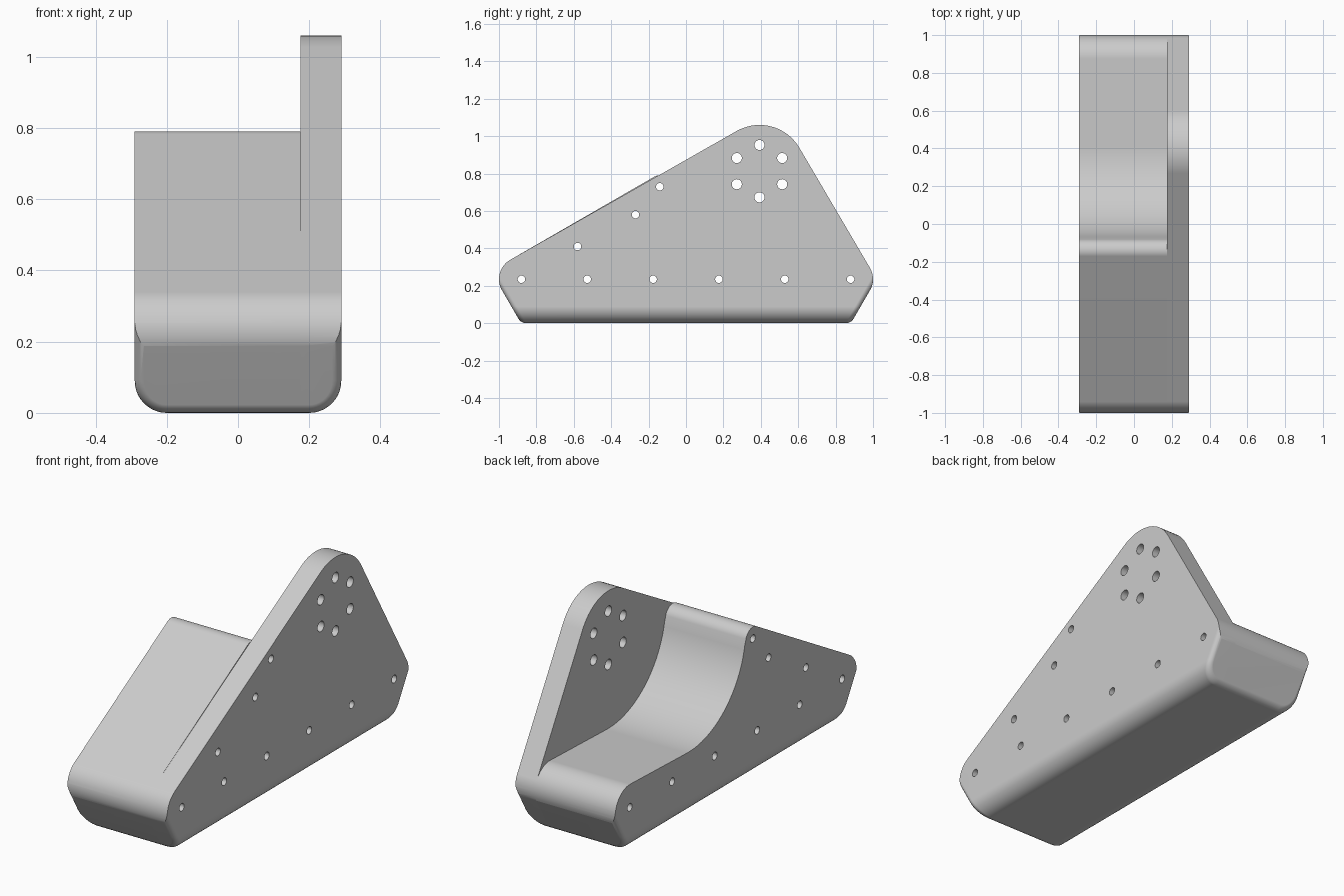
import bpy
import bmesh
import math
from mathutils import Matrix, Vector

cube = bpy.data.objects.get("Cube")
if cube:
    bpy.data.objects.remove(cube, do_unlink=True)

HALF_WIDTH = 0.29
SPLIT = 0.175                 # inner face of the tall side plate
FRONT, BACK = (-0.88, 0.235), (0.88, 0.235)
HUB = (0.393, 0.813)
TIP = (-0.14, 0.73)

grey = bpy.data.materials.new("light_grey")
grey.use_nodes = True
grey.diffuse_color = (0.6, 0.6, 0.6, 1)
grey.node_tree.nodes["Principled BSDF"].inputs["Base Color"].default_value = (0.6, 0.6, 0.6, 1)


def arc(centre, radius, start, end, steps):
    """Points in the y-z plane along an arc, angles in degrees."""
    angles = [math.radians(start + (end - start) * i / steps) for i in range(steps + 1)]
    return [(centre[0] + radius * math.cos(a), centre[1] + radius * math.sin(a)) for a in angles]


def prism(profile, x0, x1):
    """Extrude a y-z profile along x."""
    bm = bmesh.new()
    face = bm.faces.new([bm.verts.new((x0, y, z)) for y, z in profile])
    ext = bmesh.ops.extrude_face_region(bm, geom=[face])
    moved = [g for g in ext["geom"] if isinstance(g, bmesh.types.BMVert)]
    bmesh.ops.translate(bm, verts=moved, vec=Vector((x1 - x0, 0, 0)))
    bmesh.ops.recalc_face_normals(bm, faces=bm.faces)
    return bm


def make_object(name, bm):
    mesh = bpy.data.meshes.new(name)
    bm.to_mesh(mesh)
    bm.free()
    mesh.materials.append(grey)
    obj = bpy.data.objects.new(name, mesh)
    bpy.context.collection.objects.link(obj)
    return obj


def make_tray():
    """Block with sloped ends and rounded lower edges."""
    foot, slope, top = 0.882, 1 / math.sqrt(3), 1.2
    bm = prism([(-foot, 0), (foot, 0), (foot + top * slope, top),
                (-foot - top * slope, top)], -HALF_WIDTH, HALF_WIDTH)
    long_edges = [e for e in bm.edges
                  if all(abs(v.co.z) < 0.001 for v in e.verts)
                  and abs(e.verts[0].co.y - e.verts[1].co.y) > 1]
    bmesh.ops.bevel(bm, geom=long_edges, offset=0.09, segments=10,
                    profile=0.5, affect="EDGES")
    bm.normal_update()
    rims = {e for f in bm.faces if abs(f.normal.y) > 0.8 for e in f.edges}
    bmesh.ops.bevel(bm, geom=list(rims), offset=0.026, segments=4,
                    profile=0.5, affect="EDGES")
    return bm


def make_hole_cutters():
    bm = bmesh.new()
    small = [(-0.88 + 0.352 * i, 0.235) for i in range(6)]
    small += [TIP, (-0.27, 0.58), (-0.58, 0.41)]
    ring = arc(HUB, 0.14, 30, 330, 5)
    for radius, spots in ((0.02, small), (0.027, ring)):
        for y, z in spots:
            place = Matrix.Translation((0, y, z)) @ Matrix.Rotation(math.pi / 2, 4, "Y")
            bmesh.ops.create_cone(bm, cap_ends=True, segments=24, radius1=radius,
                                  radius2=radius, depth=1, matrix=place)
    return bm


def boolean(obj, other, operation):
    mod = obj.modifiers.new(operation.lower(), "BOOLEAN")
    mod.operation = operation
    mod.solver = "EXACT"
    mod.object = other
    bpy.ops.object.modifier_apply(modifier=mod.name)


def make_part(name, profile, x0, x1):
    obj = make_object(name, make_tray())
    slab = make_object("slab_helper", prism(profile, x0, x1))
    holes = make_object("hole_helper", make_hole_cutters())
    bpy.ops.object.select_all(action="DESELECT")
    bpy.context.view_layer.objects.active = obj
    obj.select_set(True)
    boolean(obj, slab, "INTERSECT")
    boolean(obj, holes, "DIFFERENCE")
    for helper in (slab, holes):
        helper.hide_render = True
        bpy.data.objects.remove(helper, do_unlink=True)
    bpy.ops.object.shade_smooth_by_angle(angle=math.radians(25))
    weighted = obj.modifiers.new("weighted_normals", "WEIGHTED_NORMAL")
    weighted.keep_sharp = True


# Shared underside and front nose
nose = [(0.984, -0.1), (-0.984, -0.1)] + arc(FRONT, 0.12, 210, 120, 14)

# Low body with a round scoop behind the sloped front
scoop_angle = 180 + math.degrees(math.atan2(HUB[1] - TIP[1], HUB[0] - TIP[0]))
body_profile = (nose + arc(TIP, 0.061, 120, scoop_angle - 180, 12)
                + arc(HUB, 0.475, scoop_angle, 272, 32)[1:]
                + arc(BACK, 0.12, 92, -30, 18))
make_part("scooped_body", body_profile, -0.4, SPLIT)

# Tall side plate with the ring of holes at its rounded peak
plate_profile = nose + arc(HUB, 0.247, 120, 30, 20) + arc(BACK, 0.12, 30, -30, 10)
make_part("side_plate", plate_profile, SPLIT, 0.4)
